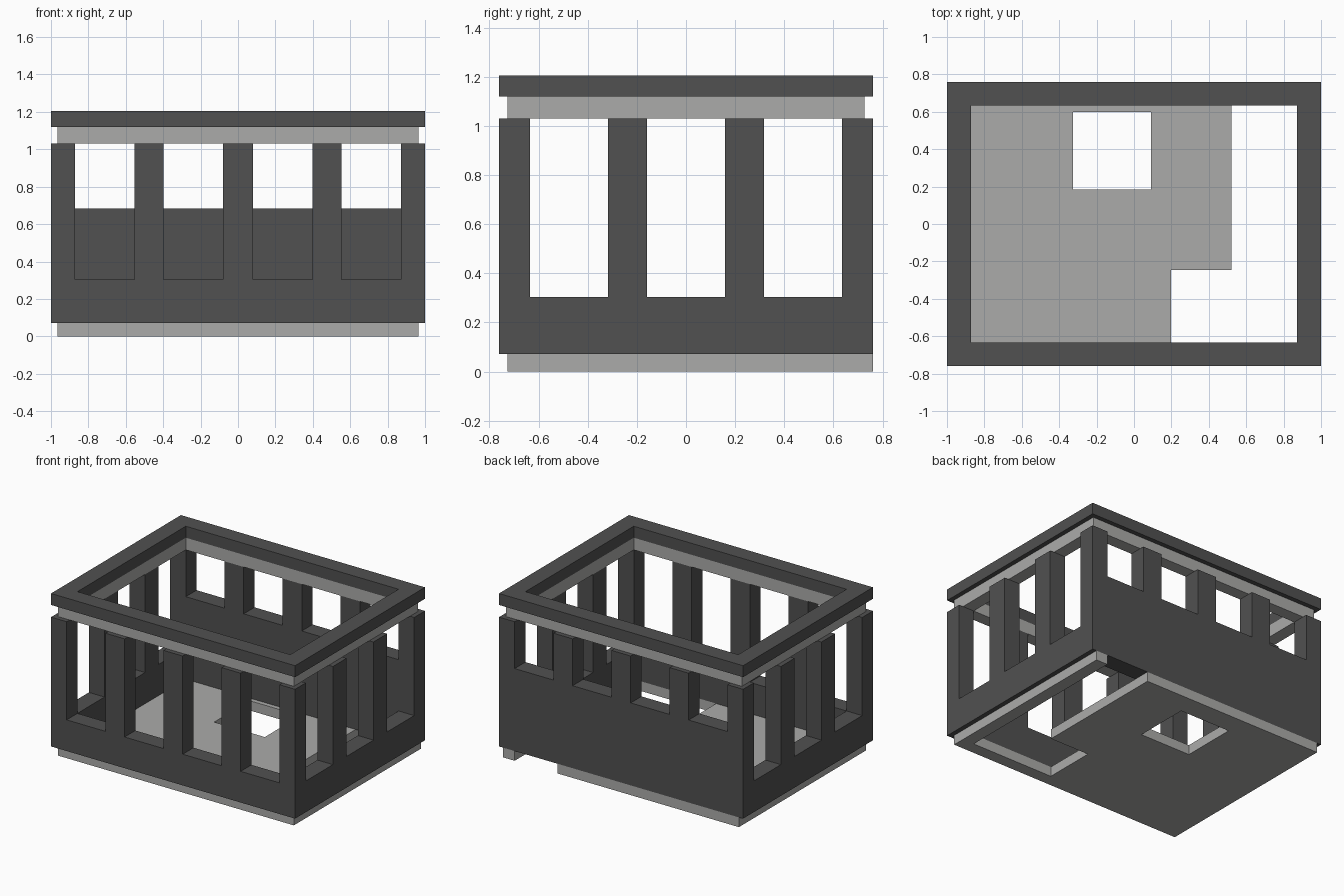
import bpy, bmesh
from mathutils import Vector

if "Cube" in bpy.data.objects:
    bpy.data.objects.remove(bpy.data.objects["Cube"])


def material(name, v):
    m = bpy.data.materials.new(name)
    m.diffuse_color = (*v, 1)
    m.use_nodes = True
    m.node_tree.nodes["Principled BSDF"].inputs["Base Color"].default_value = m.diffuse_color
    return m


DARK = material("dark grey", (0.082, 0.082, 0.082))
LIGHT = material("light grey", (0.41, 0.41, 0.40))


def boxes(name, ranges, mat=None):
    """One object made of boxes given as (x0, x1, y0, y1, z0, z1)."""
    bm = bmesh.new()
    for x0, x1, y0, y1, z0, z1 in ranges:
        vs = bmesh.ops.create_cube(bm, size=1)["verts"]
        for v in vs:
            v.co = Vector((x1 if v.co.x > 0 else x0,
                           y1 if v.co.y > 0 else y0,
                           z1 if v.co.z > 0 else z0))
    me = bpy.data.meshes.new(name)
    bm.to_mesh(me)
    bm.free()
    if mat:
        me.materials.append(mat)
    ob = bpy.data.objects.new(name, me)
    bpy.context.collection.objects.link(ob)
    return ob


def cut(ob, ranges):
    """Subtract separate boxes from an object and bake the result."""
    cutter = boxes("cutter", ranges)
    cutter.hide_render = True
    mod = ob.modifiers.new("cut", "BOOLEAN")
    mod.operation, mod.solver, mod.object = "DIFFERENCE", "EXACT", cutter
    bpy.context.view_layer.update()
    dg = bpy.context.evaluated_depsgraph_get()
    me = bpy.data.meshes.new_from_object(ob.evaluated_get(dg))
    ob.modifiers.clear()
    ob.data = me
    bpy.data.objects.remove(cutter)


IX, IY = 0.872, 0.634      # inner faces of the walls
cavity = [(-IX, IX, -IY, IY, -1, 2)]

# walls with window openings: four front and back, three on each side
walls = boxes("walls", [(-1, 1, -0.76, 0.76, 0.072, 1.03)], DARK)
cut(walls, cavity)
xs = [(-0.872, -0.554), (-0.397, -0.079), (0.079, 0.397), (0.554, 0.872)]
ys = [(-0.634, -0.317), (-0.158, 0.158), (0.317, 0.634)]
cut(walls, [(a, b, -1, -0.3, 0.303, 1.3) for a, b in xs]
    + [(a, b, 0.3, 1, 0.683, 1.3) for a, b in xs])
cut(walls, [(-1.2, 1.2, a, b, 0.303, 1.3) for a, b in ys])

# recessed light band and the dark rim above it
band = boxes("upper_band", [(-0.966, 0.966, -0.726, 0.726, 1.03, 1.12)], LIGHT)
cut(band, cavity)
rim = boxes("top_rim", [(-1, 1, -0.76, 0.76, 1.12, 1.205)], DARK)
cut(rim, cavity)

# floor with a square hatch and a stepped stair opening that runs out the back
floor = boxes("floor", [(-0.966, 0.966, -0.726, 0.76, 0, 0.072)], LIGHT)
cut(floor, [(-0.325, 0.09, 0.185, 0.6, -1, 1)])
cut(floor, [(0.52, IX, -0.4, 1, -1, 1)])
cut(floor, [(0.197, IX, -IY, -0.247, -1, 1)])
